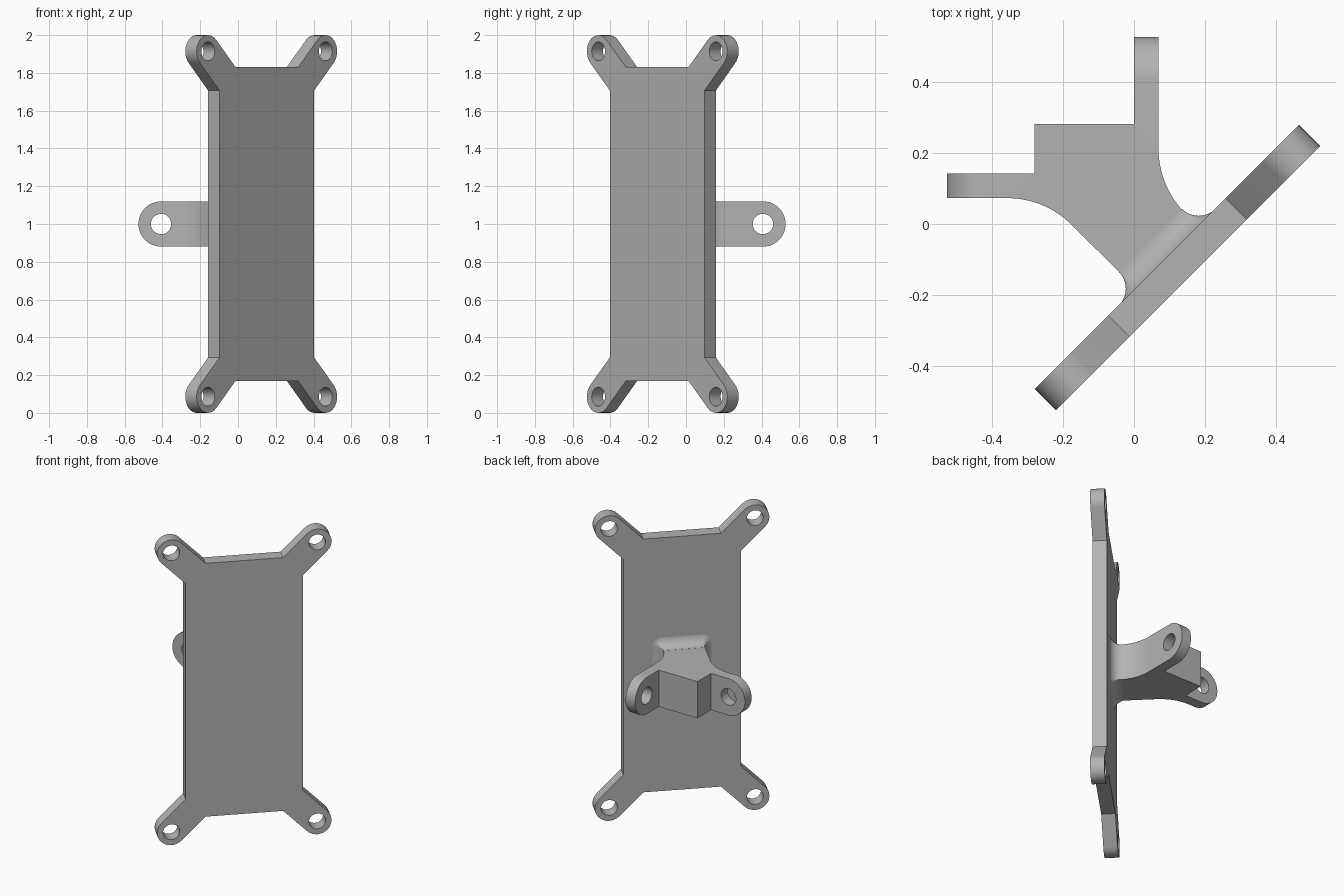
import bpy, bmesh, math
from mathutils import Matrix, Vector

cube = bpy.data.objects.get("Cube")
if cube:
    bpy.data.objects.remove(cube, do_unlink=True)

grey = bpy.data.materials.new("plain grey")
grey.use_nodes = True
COLOUR = (0.45, 0.45, 0.45, 1)
grey.diffuse_color = COLOUR
grey.node_tree.nodes["Principled BSDF"].inputs["Base Color"].default_value = COLOUR

MID = Vector((0, 0, 1))
UP = Vector((0, 0, 1))


def frame(across, up):
    """Local axes: across, up, and their cross product as depth."""
    m = Matrix((across, up, across.cross(up))).transposed().to_4x4()
    m.translation = MID
    return m


DIAGONAL = frame(Vector((1, 1, 0)).normalized(), UP)
LEVEL = frame(Vector((1, 0, 0)), Vector((0, 1, 0)))
SIDE_TAB = frame(Vector((1, 0, 0)), UP)
BACK_TAB = frame(Vector((0, -1, 0)), UP)


def arc(cx, cy, r, start, end, steps=16):
    angles = [math.radians(start + (end - start) * i / steps) for i in range(steps + 1)]
    return [(cx + r * math.cos(a), cy + r * math.sin(a)) for a in angles]


def loft(name, rings, matrix):
    """Skin a list of (outline, depth) rings and cap both ends."""
    bm = bmesh.new()
    loops = [[bm.verts.new((x, y, d)) for x, y in pts] for pts, d in rings]
    for a, b in zip(loops, loops[1:]):
        for i in range(len(a)):
            j = (i + 1) % len(a)
            bm.faces.new((a[i], a[j], b[j], b[i]))
    bm.faces.new(loops[0][::-1])
    bm.faces.new(loops[-1])
    bmesh.ops.recalc_face_normals(bm, faces=bm.faces)
    bm.transform(matrix)
    mesh = bpy.data.meshes.new(name)
    bm.to_mesh(mesh)
    bm.free()
    mesh.materials.append(grey)
    obj = bpy.data.objects.new(name, mesh)
    bpy.context.collection.objects.link(obj)
    return obj


def prism(name, pts, low, high, matrix):
    return loft(name, [(pts, low), (pts, high)], matrix)


def select(obj):
    bpy.ops.object.select_all(action="DESELECT")
    obj.select_set(True)
    bpy.context.view_layer.objects.active = obj


def combine(obj, cutter, operation):
    select(obj)
    mod = obj.modifiers.new("cut", "BOOLEAN")
    mod.operation, mod.solver, mod.object = operation, "EXACT", cutter
    bpy.ops.object.modifier_apply(modifier=mod.name)
    bpy.data.objects.remove(cutter, do_unlink=True)


def drill(obj, x, y, r, matrix):
    hole = prism("hole_cutter", arc(x, y, r, 0, 348.75, 31), -1, 1, matrix)
    combine(obj, hole, "DIFFERENCE")


def smooth(obj):
    select(obj)
    bpy.ops.object.shade_smooth_by_angle(angle=math.radians(30))


# Mounting plate with four diagonal corner arms
EAR_X, EAR_Z, EAR_R = 0.44, 0.914, 0.086
corner = [(0.354, 0.706)] + arc(EAR_X, EAR_Z, EAR_R, -45, 135) + [(0.234, 0.83)]
SIGNS = [(1, 1), (-1, 1), (-1, -1), (1, -1)]
outline = []
for sx, sz in SIGNS:
    pts = [(x * sx, z * sz) for x, z in corner]
    outline += pts if sx * sz > 0 else pts[::-1]
INNER, OUTER = 0.131, 0.216
plate = prism("mounting_plate", outline, INNER, OUTER, DIAGONAL)
for sx, sz in SIGNS:
    drill(plate, EAR_X * sx, EAR_Z * sz, 0.05, DIAGONAL)
smooth(plate)

# Bracket profile: neck, stepped block and two tabs at right angles
NECK, HALF, BEND = 0.125, 0.12, 0.256
s = math.sqrt(0.5)
foot = [((u + INNER + 0.01) * s, (u - INNER - 0.01) * s) for u in (-NECK, NECK)]
profile = (
    [foot[0]]
    + arc(-0.357, 0.073 - BEND, BEND, 45, 90, 10)
    + [(-0.527, 0.073), (-0.527, 0.142), (-0.281, 0.142), (-0.281, 0.282),
       (0, 0.282), (0, 0.527), (0.069, 0.527)]
    + arc(0.069 + BEND, 0.212, BEND, 180, 225, 10)
    + [foot[1]]
)
bracket = prism("bracket", profile, -0.3, 0.3, LEVEL)

# Round the tab ends and drill them
TAB = -0.407
for matrix, r in ((SIDE_TAB, HALF), (BACK_TAB, HALF + 0.0002)):
    capsule = prism("round_cutter", arc(TAB, 0, r, 90, 270, 24) + [(1, -r), (1, r)], -1, 1, matrix)
    combine(bracket, capsule, "INTERSECT")
    drill(bracket, TAB, 0, 0.054, matrix)
smooth(bracket)

# Flared fillet where the neck meets the plate
FLARE = 0.067
rings = []
for i in range(11):
    a = math.radians(9 * i)
    e = FLARE * (1 - math.cos(a)) + 0.0005
    ring = []
    for k, (sx, sz) in enumerate(SIGNS):
        ring += arc(sx * NECK, sz * HALF, e, 90 * k, 90 * k + 90, 6)
    rings.append((ring, INNER + 0.001 - FLARE * (1 - math.sin(a))))
fillet = loft("neck_fillet", rings, DIAGONAL)
smooth(fillet)
